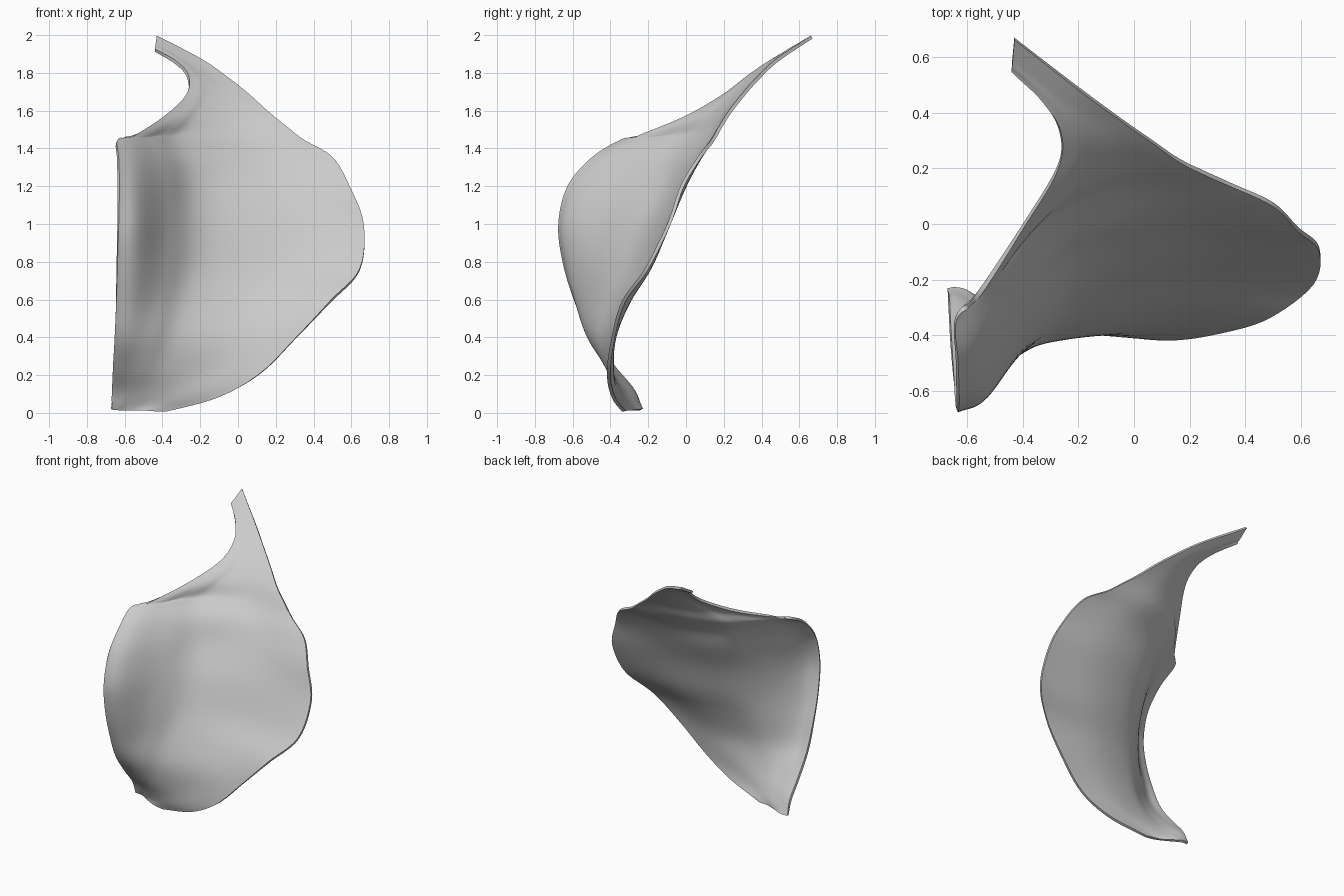
import bpy, bmesh, math
from mathutils import Vector

if "Cube" in bpy.data.objects:
    bpy.data.objects.remove(bpy.data.objects["Cube"])

# Left rim from foot to tip (x, y, z), including the notch below the tip
left_rim = [
    (-.67, -.24, .02), (-.665, -.28, .12), (-.66, -.38, .24), (-.652, -.50, .40),
    (-.645, -.585, .60), (-.64, -.645, .80), (-.635, -.668, 1.0), (-.633, -.62, 1.2),
    (-.636, -.49, 1.35), (-.64, -.34, 1.44), (-.56, -.255, 1.465), (-.40, -.01, 1.56),
    (-.275, .20, 1.68), (-.265, .33, 1.78), (-.33, .44, 1.855), (-.44, .55, 1.92)]

# Right rim at the same stations
right_rim = [
    (-.38, -.33, .008), (-.10, -.385, .085), (.12, -.41, .21), (.31, -.385, .40),
    (.49, -.33, .59), (.645, -.21, .76), (.665, -.09, 1.0), (.59, -.02, 1.2),
    (.50, .07, 1.35), (.35, .14, 1.44), (.26, .18, 1.51), (.16, .23, 1.59),
    (.06, .30, 1.68), (-.04, .37, 1.76), (-.19, .48, 1.865), (-.43, .665, 1.99)]

# Depth (y) of the sheet between the rims, at these fractions across
fractions = (.08, .20, .35, .65)
depths = [
    (-.235, -.24, -.265, -.31), (-.29, -.32, -.345, -.37), (-.40, -.415, -.405, -.39),
    (-.515, -.48, -.42, -.38), (-.57, -.465, -.36, -.30), (-.605, -.43, -.275, -.19),
    (-.615, -.38, -.195, -.10), (-.54, -.31, -.10, -.01), (-.41, -.22, -.05, .065),
    (-.285, -.145, .01, .12), (-.18, -.05, .06, .155), (.025, .075, .135, .20),
    (.21, .225, .25, .28), (.335, .34, .35, .365), (.445, .45, .46, .47),
    (.56, .57, .59, .625)]


def spline(points, steps):
    """Smooth curve through the points."""
    pts = [2 * points[0] - points[1]] + points + [2 * points[-1] - points[-2]]
    out = []
    for a, b, c, d in zip(pts, pts[1:], pts[2:], pts[3:]):
        for k in range(steps):
            t = k / steps
            out.append(.5 * (2 * b + (c - a) * t + (2 * a - 5 * b + 4 * c - d) * t ** 2
                             + (3 * b - a - 3 * c + d) * t ** 3))
    return out + [points[-1].copy()]


# Cross rows of the sheet
rows = []
for l, r, ys in zip(left_rim, right_rim, depths):
    l, r = Vector(l), Vector(r)
    inner = [l.lerp(r, f) for f in fractions]
    for p, y in zip(inner, ys):
        p.y = y
    rows.append(spline([l, *inner, r], 8))

# Loft the rows lengthwise
columns = [spline(list(col), 6) for col in zip(*rows)]
bm = bmesh.new()
grid = [[bm.verts.new(p) for p in col] for col in columns]
for c0, c1 in zip(grid, grid[1:]):
    for j in range(len(c0) - 1):
        bm.faces.new((c0[j], c1[j], c1[j + 1], c0[j + 1]))

# Relax the interior so the fold stays soft
inside = [v for v in bm.verts if not v.is_boundary]
for _ in range(3):
    bmesh.ops.smooth_vert(bm, verts=inside, factor=.5,
                          use_axis_x=True, use_axis_y=True, use_axis_z=True)
bmesh.ops.recalc_face_normals(bm, faces=bm.faces)
mesh = bpy.data.meshes.new("curved_shell")
bm.to_mesh(mesh)
bm.free()
shell = bpy.data.objects.new("curved_shell", mesh)
bpy.context.collection.objects.link(shell)

# Thin wall
wall = shell.modifiers.new("wall", 'SOLIDIFY')
wall.thickness = .018
wall.offset = 0

bpy.context.view_layer.objects.active = shell
shell.select_set(True)
bpy.ops.object.modifier_apply(modifier="wall")
bpy.ops.object.shade_smooth_by_angle(angle=math.radians(50))
